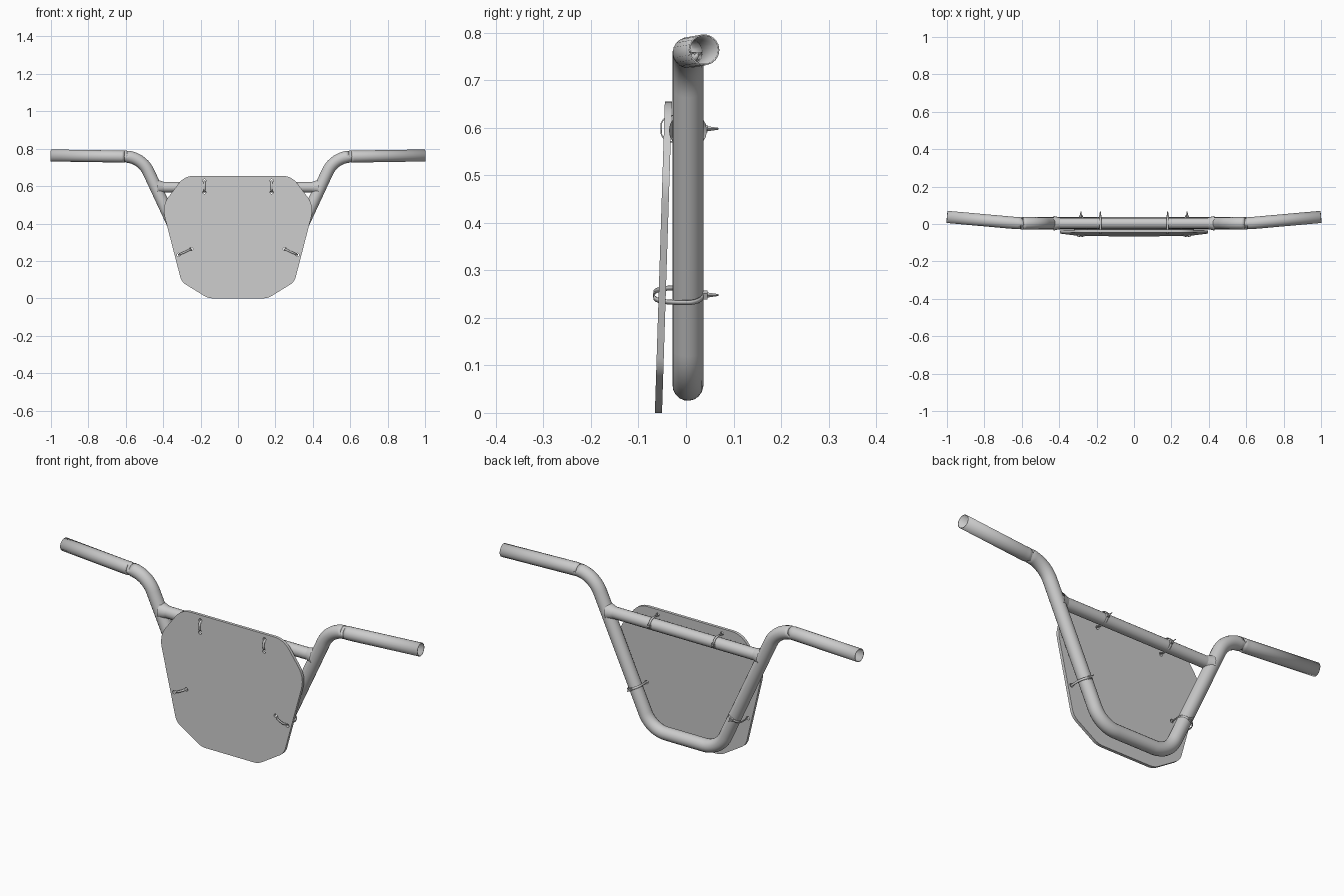
import bpy, bmesh, math
from mathutils import Vector, Matrix

if "Cube" in bpy.data.objects:
    bpy.data.objects.remove(bpy.data.objects["Cube"])

grey = bpy.data.materials.new("plain grey")
grey.use_nodes = True
grey.diffuse_color = (0.6, 0.6, 0.6, 1)
grey.node_tree.nodes["Principled BSDF"].inputs["Base Color"].default_value = (0.6, 0.6, 0.6, 1)

TUBE_R = 0.031
TUBE_Y = 0.004


def add(name, data):
    ob = bpy.data.objects.new(name, data)
    bpy.context.scene.collection.objects.link(ob)
    data.materials.append(grey)
    return ob


def mesh_object(name, bm):
    bmesh.ops.recalc_face_normals(bm, faces=bm.faces)
    me = bpy.data.meshes.new(name)
    bm.to_mesh(me)
    bm.free()
    return add(name, me)


def smooth(ob):
    bpy.ops.object.select_all(action='DESELECT')
    ob.select_set(True)
    bpy.context.view_layer.objects.active = ob
    bpy.ops.object.shade_smooth_by_angle(angle=math.radians(35))


def arc(prev, corner, nxt, radius, steps):
    """Points of a circular fillet at a corner."""
    u, v = (prev - corner).normalized(), (nxt - corner).normalized()
    half = u.angle(v) / 2
    reach = radius / math.tan(half)
    centre = corner + (u + v).normalized() * radius / math.sin(half)
    a, b = corner + u * reach - centre, corner + v * reach - centre
    return [centre + a.lerp(b, i / steps).normalized() * radius for i in range(steps + 1)]


def tube(name, points, radius):
    cu = bpy.data.curves.new(name, 'CURVE')
    cu.dimensions = '3D'
    cu.bevel_depth = radius
    cu.bevel_resolution = 7
    sp = cu.splines.new('POLY')
    sp.points.add(len(points) - 1)
    for p, co in zip(sp.points, points):
        p.co = (*co, 1)
    sp.use_smooth = True
    return add(name, cu)


def mirrored(points):
    return [Vector((-p.x, p.y, p.z)) for p in reversed(points)] + points


# Bent handlebar, one hollow tube
low = Vector((0.19, TUBE_Y, 0.058))
high = Vector((0.517, TUBE_Y, 0.759))
sweep = Vector((0.62, TUBE_Y, 0.758))
grip = Vector((1.0, 0.038, 0.764))
half_path = (arc(Vector((0, TUBE_Y, 0.058)), low, high, 0.13, 10)
             + arc(low, high, sweep, 0.14, 10)
             + arc(high, sweep, grip, 0.5, 4) + [grip])
bar = tube("handlebar", mirrored(half_path), TUBE_R)
wall = bar.modifiers.new("wall", 'SOLIDIFY')
wall.thickness = 0.003
wall.offset = 0

# Crossbar with flared weld ends
CROSS_Z = 0.594
tube("crossbar", [Vector((s * 0.435, TUBE_Y, CROSS_Z)) for s in (-1, 1)], 0.029)
for side, word in ((1, "left"), (-1, "right")):
    bm = bmesh.new()
    bmesh.ops.create_cone(bm, segments=18, radius1=0.029, radius2=0.04, depth=0.035,
                          matrix=Matrix.Translation((side * 0.412, TUBE_Y, CROSS_Z))
                          @ Matrix.Rotation(side * math.pi / 2, 4, 'Y'))
    smooth(mesh_object(word + "_weld", bm))


# Tilted number plate with rounded corners
def plate_y(z):
    return -0.058 + 0.032 * z


corners = [Vector(c) for c in ((0.159, 0, 0), (0.302, 0, 0.088),
                               (0.407, 0, 0.495), (0.287, 0, 0.655))]
loop = [Vector((-corners[0].x, 0, 0))] + corners + [Vector((-corners[3].x, 0, 0.655))]
half_outline = []
for i, r in zip(range(1, 5), (0.09, 0.07, 0.12, 0.1)):
    half_outline += arc(loop[i - 1], loop[i], loop[i + 1], r, 6)
bm = bmesh.new()
face = bm.faces.new([bm.verts.new((p.x, plate_y(p.z) - 0.0075, p.z))
                     for p in mirrored(half_outline)])
ext = bmesh.ops.extrude_face_region(bm, geom=[face])
bmesh.ops.translate(bm, vec=(0, 0.015, 0),
                    verts=[v for v in ext["geom"] if isinstance(v, bmesh.types.BMVert)])
plate = mesh_object("plate", bm)

# Cable ties: centre, strap direction, half length, front reach, tail
leg = (high - low).normalized()
ties = []
for side, word in ((1, "left"), (-1, "right")):
    ties.append((word + "_upper_tie", Vector((side * 0.18, TUBE_Y, 0.598)),
                 Vector((0, 0, 1)), 0.032, 0.058))
    ties.append((word + "_lower_tie", Vector((side * 0.284, TUBE_Y, 0.248)),
                 Vector((leg.z, 0, -side * leg.x)), 0.039, 0.073))

cutters = bmesh.new()
for name, c, u, half, reach in ties:
    w = Vector((0, 1, 0)).cross(u)
    # Strap loop around the tube and through the plate
    bm = bmesh.new()
    rings = []
    for i in range(32):
        a = math.tau * i / 32
        s, k = math.sin(a), math.cos(a)
        if s > 0:
            p = c + u * half * k + Vector((0, 0.034 * s, 0))
        else:
            k = math.copysign(abs(k) ** 0.6, k)
            p = c + u * half * k - Vector((0, reach * abs(s) ** 0.8, 0))
        rings.append([bm.verts.new(p + w * d) for d in (-0.005, 0.005)])
    for r, q in zip(rings, rings[1:] + rings[:1]):
        bm.faces.new((r[0], r[1], q[1], q[0]))
    strap = mesh_object(name, bm)
    thick = strap.modifiers.new("thickness", 'SOLIDIFY')
    thick.thickness = 0.003
    smooth(strap)
    # Locking head and loose tail behind the tube
    bm = bmesh.new()
    axes = Matrix((u, Vector((0, 1, 0)), w)).transposed().to_4x4()
    bmesh.ops.create_cube(bm, size=1, matrix=Matrix.Translation(c + Vector((0, 0.036, 0)))
                          @ axes @ Matrix.Diagonal((0.016, 0.01, 0.014, 1)))
    bmesh.ops.create_cone(bm, segments=4, cap_ends=True, radius1=0.006, radius2=0.002,
                          depth=0.028, matrix=Matrix.Translation(c + Vector((0, 0.05, 0)))
                          @ Matrix.Rotation(-math.pi / 2, 4, 'X'))
    mesh_object(name + "_head", bm)
    # Plate holes for this tie
    for e in (-1, 1):
        at = c + u * half * 0.95 * e
        at.y = plate_y(at.z)
        bmesh.ops.create_cone(cutters, cap_ends=True, segments=12, radius1=0.009,
                              radius2=0.009, depth=0.06, matrix=Matrix.Translation(at)
                              @ Matrix.Rotation(math.pi / 2, 4, 'X'))

cutter = mesh_object("hole_cutter", cutters)
cutter.hide_render = True
cutter.display_type = 'WIRE'
cutter.hide_set(True)
cut = plate.modifiers.new("holes", 'BOOLEAN')
cut.operation = 'DIFFERENCE'
cut.object = cutter
cut.solver = 'EXACT'
smooth(plate)
